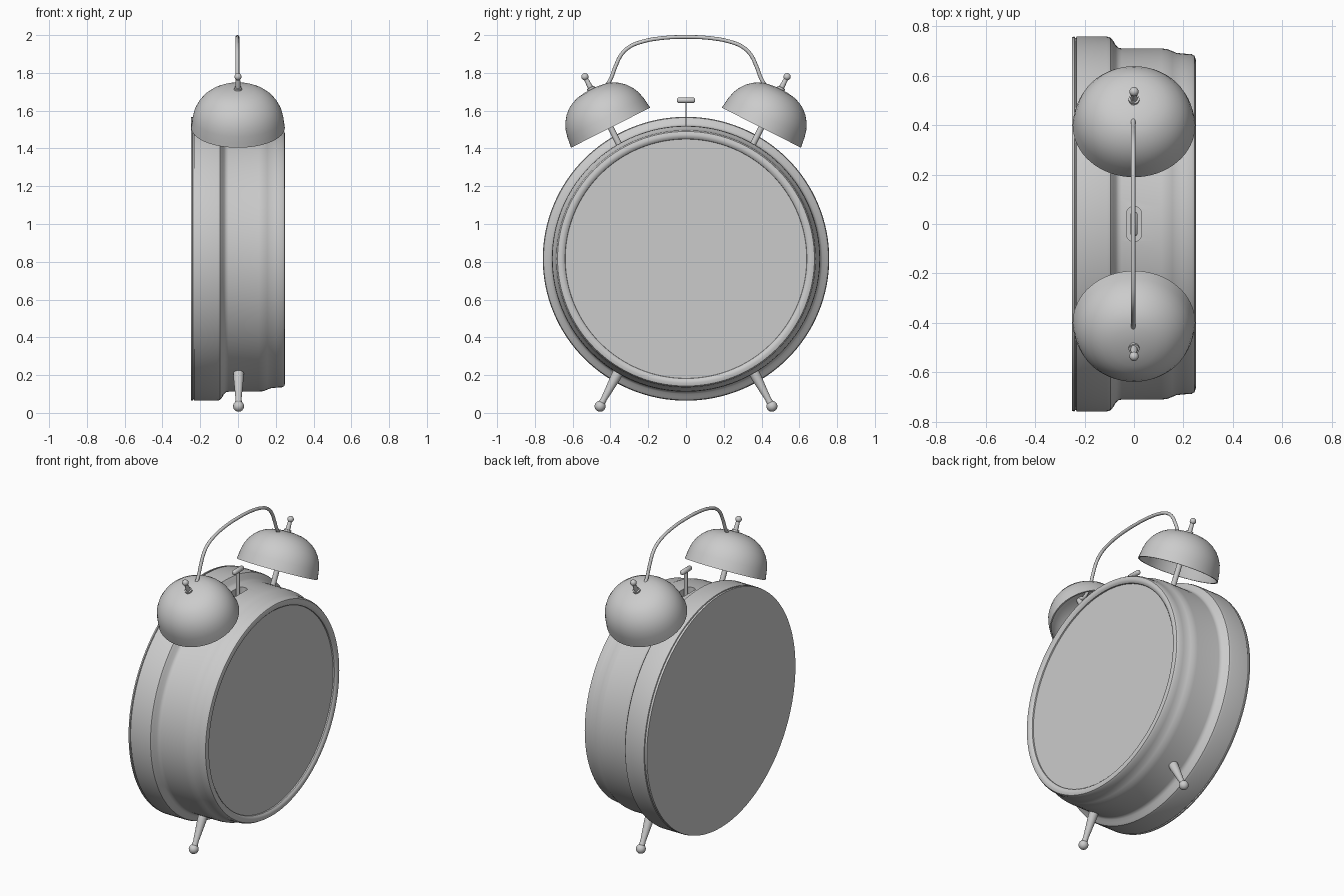
import bpy, bmesh, math
from mathutils import Vector

if "Cube" in bpy.data.objects:
    bpy.data.objects.remove(bpy.data.objects["Cube"])


def finish(obj, angle=35):
    bpy.ops.object.select_all(action='DESELECT')
    obj.select_set(True)
    bpy.context.view_layer.objects.active = obj
    bpy.ops.object.shade_smooth_by_angle(angle=math.radians(angle))
    return obj


def mesh_object(name, bm):
    bmesh.ops.recalc_face_normals(bm, faces=bm.faces)
    me = bpy.data.meshes.new(name)
    bm.to_mesh(me)
    bm.free()
    obj = bpy.data.objects.new(name, me)
    bpy.context.collection.objects.link(obj)
    return obj


def lathe(name, profile, origin, axis, seg=32, su=1.0, sv=1.0):
    """Spin (distance along axis, radius) points around an axis; ends are capped."""
    d = Vector(axis).normalized()
    u = Vector((0, 1, 0)) if abs(d.x) > 0.9 else Vector((1, 0, 0))
    v = d.cross(u)
    bm = bmesh.new()
    rings = []
    for a, r in profile:
        rings.append([bm.verts.new(Vector(origin) + d * a
                      + u * (r * su * math.cos(2 * math.pi * i / seg))
                      + v * (r * sv * math.sin(2 * math.pi * i / seg))) for i in range(seg)])
    for p, q in zip(rings, rings[1:]):
        for i in range(seg):
            j = (i + 1) % seg
            bm.faces.new((p[i], p[j], q[j], q[i]))
    bm.faces.new(rings[0])
    bm.faces.new(rings[-1])
    return finish(mesh_object(name, bm))


def ball(centre, r, n=10):
    """Profile of a ball for lathe."""
    return [(centre - r * math.cos(math.pi * i / n), max(r * math.sin(math.pi * i / n), 0.001))
            for i in range(n + 1)]


def box(name, centre, size):
    bm = bmesh.new()
    bmesh.ops.create_cube(bm, size=1)
    bmesh.ops.scale(bm, vec=size, verts=bm.verts)
    bmesh.ops.translate(bm, vec=centre, verts=bm.verts)
    return mesh_object(name, bm)


# Clock case: stepped drum with a flat back and a rounded front rim
case_profile = [(-.25, .754), (-.24, .756), (-.238, .75), (-.234, .75), (-.232, .756),
                (-.11, .756), (-.095, .752), (-.083, .737), (-.073, .72), (-.063, .711),
                (-.05, .708), (.11, .708), (.135, .705), (.155, .697), (.172, .69),
                (.2, .687), (.233, .685), (.245, .678), (.25, .662), (.247, .647),
                (.238, .638), (.23, .637)]
case = lathe("clock_case", case_profile, (0, 0, .816), (1, 0, 0), 128, 1.003, .994)

# Rounded slot in the top of the case for the hammer
slot = lathe("slot_cutter", [(0, .03), (.12, .03)], (0, 0, 1.47), (0, 0, 1), 32)
for vert in slot.data.vertices:
    vert.co.y += .042 if vert.co.y > 0 else -.042
slot.hide_render = True
slot.hide_viewport = True
cut = case.modifiers.new("hammer_slot", 'BOOLEAN')
cut.operation = 'DIFFERENCE'
cut.object = slot
bpy.context.view_layer.objects.active = case
bpy.ops.object.modifier_apply(modifier=cut.name)
bpy.data.objects.remove(slot)
finish(case)

# Hammer: thin strip with a crosswise striker
box("hammer_stem", (0, 0, 1.565), (.024, .005, .18))
lathe("hammer_head", [(-.048, .007), (-.045, .012), (-.04, .015), (.04, .015),
                      (.045, .012), (.048, .007)], (0, 0, 1.655), (0, 1, 0), 20)

# Bell shell: outside from the crown to the rim, then back up inside
outer = [(.228, .002), (.227, .04), (.22, .085), (.207, .122), (.19, .15), (.165, .178),
         (.135, .2), (.1, .217), (.06, .227), (.02, .232), (0, .235)]
inner = [(max(a - .009, 0), max(r - .008, .002)) for a, r in reversed(outer)]

for side, s in (("right", 1), ("left", -1)):
    axis = (0, .451 * s, .893)
    rim_centre = (0, .399 * s, 1.51)
    lathe("bell_" + side, outer + inner, rim_centre, axis, 64, 1.055, 1)
    lathe("bell_post_" + side, [(-.14, .016), (.222, .016)], rim_centre, axis, 20)
    # Stud, washer and ball on the crown
    lathe("bell_stud_" + side, [(.22, .022), (.238, .022), (.239, .014), (.28, .012)]
          + ball(.302, .019)[2:], rim_centre, axis, 20)

    # Tapered leg ending in a ball foot
    leg_axis = Vector((0, .11 * s, -.205))
    top = Vector((.003, .345 * s, .24))
    n = leg_axis.length
    lathe("leg_" + side, [(-.03, .027), (.02, .028), (.06, .027), (n - .045, .016)]
          + [(a, r) for a, r in ball(n, .029, 14) if a > n - .025], top, leg_axis, 24)

# Carrying handle: a bent wire from crown to crown
half = [(.5, 1.718), (.462, 1.705), (.425, 1.73), (.398, 1.77), (.375, 1.83),
        (.34, 1.90), (.30, 1.937), (.243, 1.962), (.138, 1.983)]
path = [(-y, z) for y, z in half] + [(0, 1.99)] + half[::-1]
curve = bpy.data.curves.new("handle", 'CURVE')
curve.dimensions = '3D'
curve.bevel_depth = .010
curve.bevel_resolution = 4
curve.use_fill_caps = True
spline = curve.splines.new('BEZIER')
spline.bezier_points.add(len(path) - 1)
spline.resolution_u = 6
for i, (p, (y, z)) in enumerate(zip(spline.bezier_points, path)):
    p.co = (-.003, y, z)
    p.handle_left_type = p.handle_right_type = 'AUTO'
    p.radius = 1.6 if i in (0, len(path) - 1) else 1.0
handle = bpy.data.objects.new("handle", curve)
bpy.context.collection.objects.link(handle)
bpy.ops.object.select_all(action='DESELECT')
handle.select_set(True)
bpy.context.view_layer.objects.active = handle
bpy.ops.object.convert(target='MESH')
finish(bpy.context.view_layer.objects.active)
